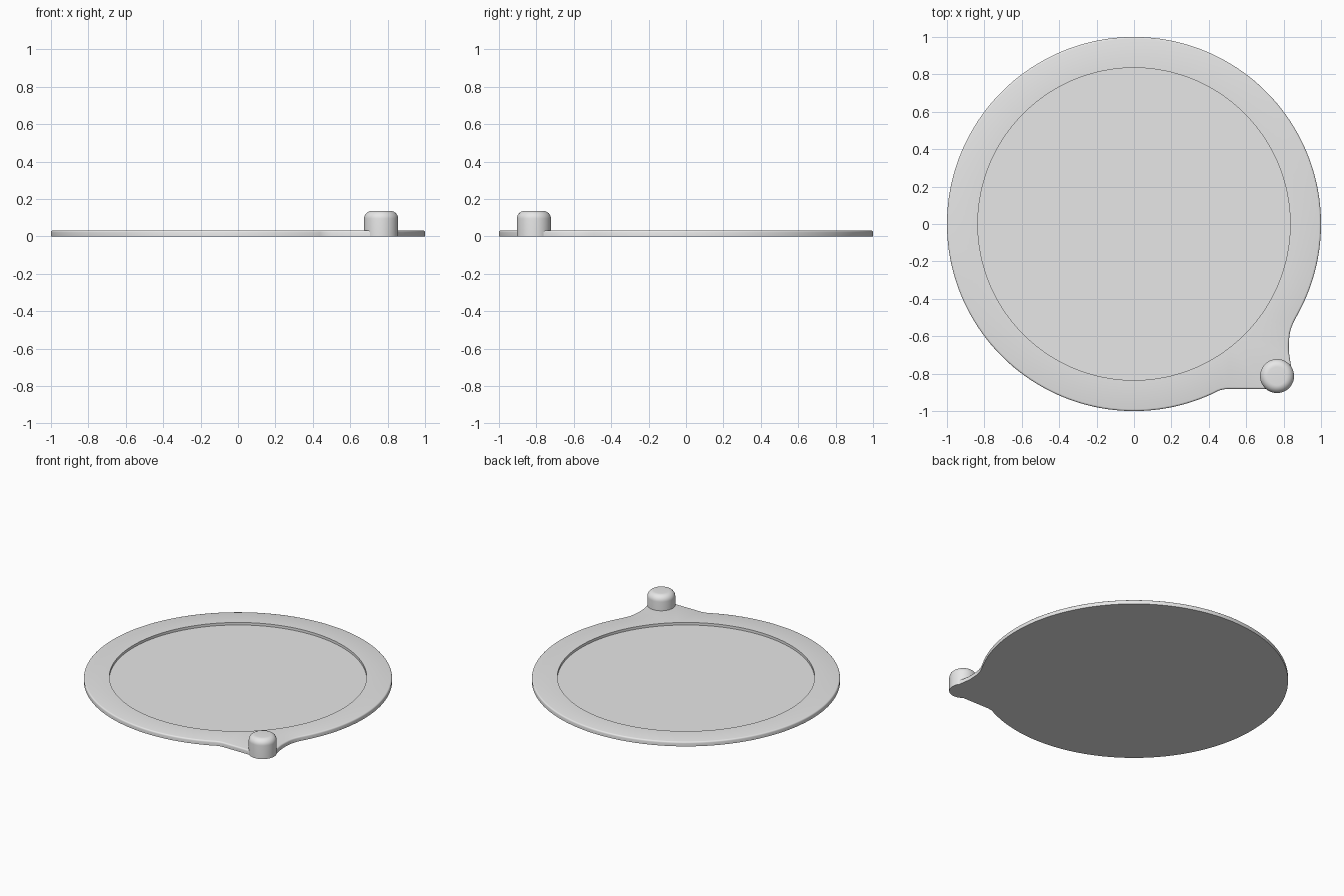
import bpy
import bmesh
from math import cos, sin, radians, pi
from mathutils import Vector

if "Cube" in bpy.data.objects:
    bpy.data.objects.remove(bpy.data.objects["Cube"], do_unlink=True)

THICK, BEVEL = 0.032, 0.01
WELL_R, FLOOR = 0.835, 0.014
KNOB, KNOB_R, KNOB_H, KNOB_ROUND = Vector((0.765, -0.813)), 0.091, 0.137, 0.042

grey = bpy.data.materials.new("plain grey")
grey.use_nodes = True
grey.diffuse_color = (0.8, 0.8, 0.8, 1)
grey.node_tree.nodes["Principled BSDF"].inputs["Base Color"].default_value = (0.8, 0.8, 0.8, 1)


def arc(center, radius, start, end, steps):
    """Points on an arc, angles in degrees."""
    angles = [radians(start + (end - start) * i / steps) for i in range(steps + 1)]
    return [Vector((center[0] + radius * cos(a), center[1] + radius * sin(a))) for a in angles]


def bend(a, b, c, steps=8):
    """Quadratic curve from a to c pulled towards b."""
    a, b, c = Vector(a), Vector(b), Vector(c)
    ts = [i / steps for i in range(steps + 1)]
    return [a * (1 - t) ** 2 + b * 2 * t * (1 - t) + c * t * t for t in ts]


def finish(bm, name):
    bmesh.ops.recalc_face_normals(bm, faces=bm.faces)
    mesh = bpy.data.meshes.new(name)
    bm.to_mesh(mesh)
    bm.free()
    obj = bpy.data.objects.new(name, mesh)
    bpy.context.collection.objects.link(obj)
    mesh.materials.append(grey)
    bpy.ops.object.select_all(action='DESELECT')
    obj.select_set(True)
    bpy.context.view_layer.objects.active = obj
    bpy.ops.object.shade_smooth_by_angle(angle=radians(35))
    return obj


# Tray outline: round rim with a tab blending out to the knob
outline = arc((0, 0), 1, -28, 294, 161)
outline += bend((0.43, -0.903), (0.46, -0.884), (0.50, -0.882))
outline += arc(KNOB, KNOB_R - 0.003, -128, 30, 16)
outline += bend((0.832, -0.71), (0.826, -0.68), (0.828, -0.64), 4)
outline += bend((0.83, -0.61), (0.832, -0.56), (0.87, -0.493))

# Tray body: flat slab with a rounded top edge
bm = bmesh.new()
base = bm.faces.new([bm.verts.new((p.x, p.y, 0)) for p in outline])
walls = bmesh.ops.extrude_face_region(bm, geom=[base], use_keep_orig=True)["geom"]
top = next(g for g in walls if isinstance(g, bmesh.types.BMFace))
bmesh.ops.translate(bm, verts=top.verts, vec=(0, 0, THICK))
bmesh.ops.bevel(bm, geom=list(top.edges), offset=BEVEL, segments=3, profile=0.5,
                affect='EDGES', clamp_overlap=False)

# Shallow round well sunk into the top
bm.normal_update()
top = max((f for f in bm.faces if f.calc_center_median().z > THICK / 2),
          key=lambda f: f.calc_area())
rim_edges = list(top.edges)
bmesh.ops.delete(bm, geom=[top], context='FACES_ONLY')
ring = [[bm.verts.new((p.x, p.y, z)) for p in arc((0, 0), WELL_R, 0, 360, 160)[:-1]]
        for z in (THICK, FLOOR)]
count = len(ring[0])
well_edges = [bm.edges.new((ring[0][i], ring[0][(i + 1) % count])) for i in range(count)]
bmesh.ops.triangle_fill(bm, use_beauty=True, use_dissolve=False,
                        edges=rim_edges + well_edges, normal=(0, 0, 1))
for i in range(count):
    j = (i + 1) % count
    bm.faces.new((ring[0][i], ring[0][j], ring[1][j], ring[1][i]))
bm.faces.new(ring[1])
finish(bm, "tray")

# Knob: short post with a rounded top, spun from its profile
profile = [Vector((0, 0)), Vector((KNOB_R, 0))]
profile += arc((KNOB_R - KNOB_ROUND, KNOB_H - KNOB_ROUND), KNOB_ROUND, 0, 90, 8)
profile += [Vector((0, KNOB_H))]
bm = bmesh.new()
verts = [bm.verts.new((KNOB.x + p.x, KNOB.y, p.y)) for p in profile]
edges = [bm.edges.new(pair) for pair in zip(verts, verts[1:])]
bmesh.ops.spin(bm, geom=verts + edges, cent=(KNOB.x, KNOB.y, 0), axis=(0, 0, 1),
               angle=2 * pi, steps=48)
bmesh.ops.remove_doubles(bm, verts=bm.verts, dist=0.0005)
finish(bm, "knob")
